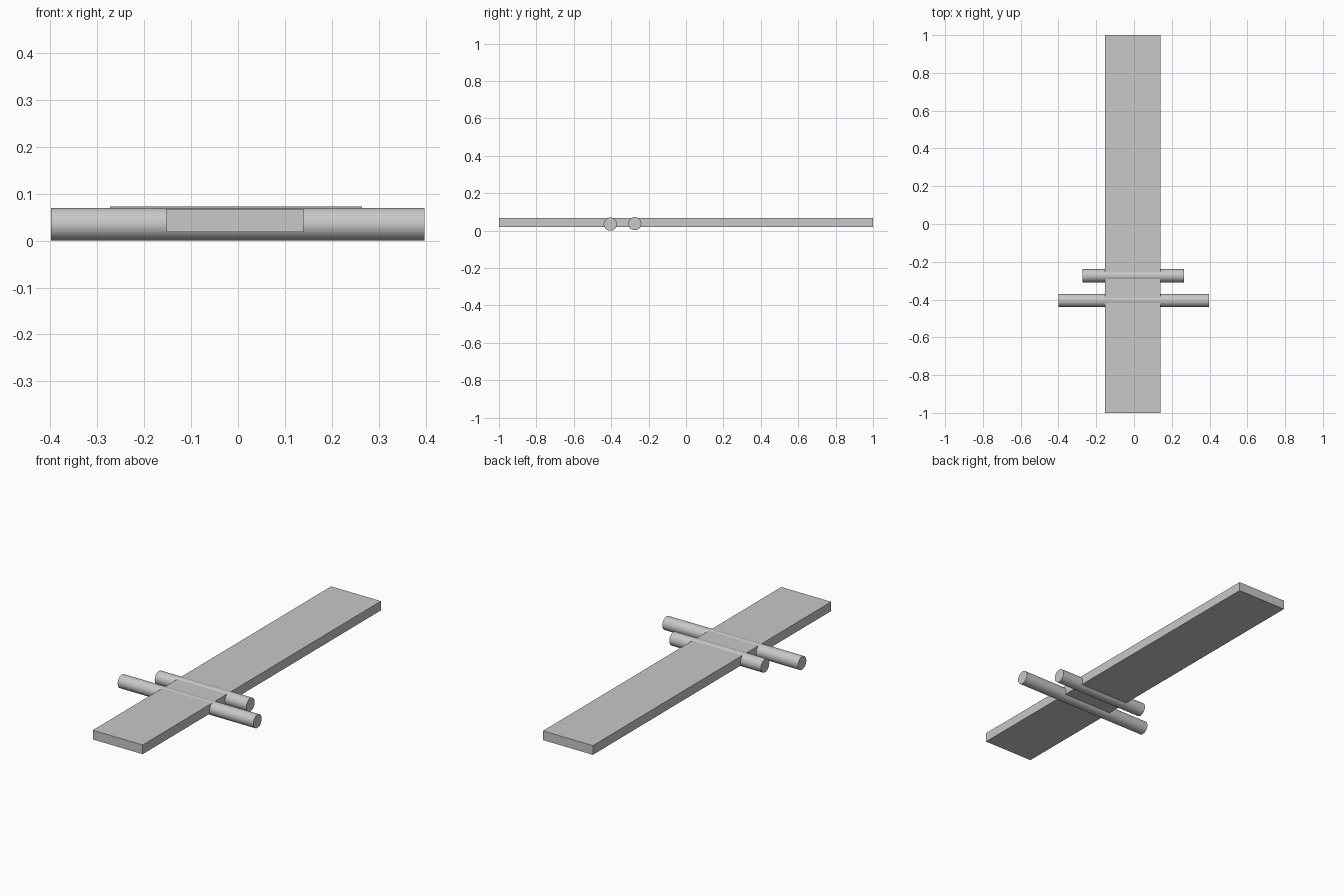
import bpy
import math

cube = bpy.data.objects.get("Cube")
if cube:
    bpy.data.objects.remove(cube, do_unlink=True)

# Single grey material
grey = bpy.data.materials.new("plain grey")
grey.use_nodes = True
colour = (0.58, 0.58, 0.58, 1.0)
grey.diffuse_color = colour
grey.node_tree.nodes["Principled BSDF"].inputs["Base Color"].default_value = colour


def finish(name):
    obj = bpy.context.object
    obj.name = name
    obj.data.name = name
    obj.data.materials.append(grey)
    return obj


def rod(name, x0, x1, y, z, radius):
    """Smooth round bar lying along x."""
    bpy.ops.mesh.primitive_cylinder_add(
        vertices=48, radius=radius, depth=x1 - x0,
        location=((x0 + x1) / 2, y, z), rotation=(0, math.pi / 2, 0))
    bpy.ops.object.transform_apply(location=False, rotation=True, scale=True)
    bpy.ops.object.shade_smooth_by_angle(angle=math.radians(30))
    return finish(name)


# Long flat board
bpy.ops.mesh.primitive_cube_add(size=1, location=(-0.0065, 0, 0.043))
bpy.context.object.scale = (0.293, 2.0, 0.049)
bpy.ops.object.transform_apply(location=False, rotation=False, scale=True)
finish("board")

# Two crossbars running through the board
rod("long_crossbar", -0.399, 0.398, -0.405, 0.035, 0.035)
rod("short_crossbar", -0.273, 0.265, -0.274, 0.0375, 0.035)
